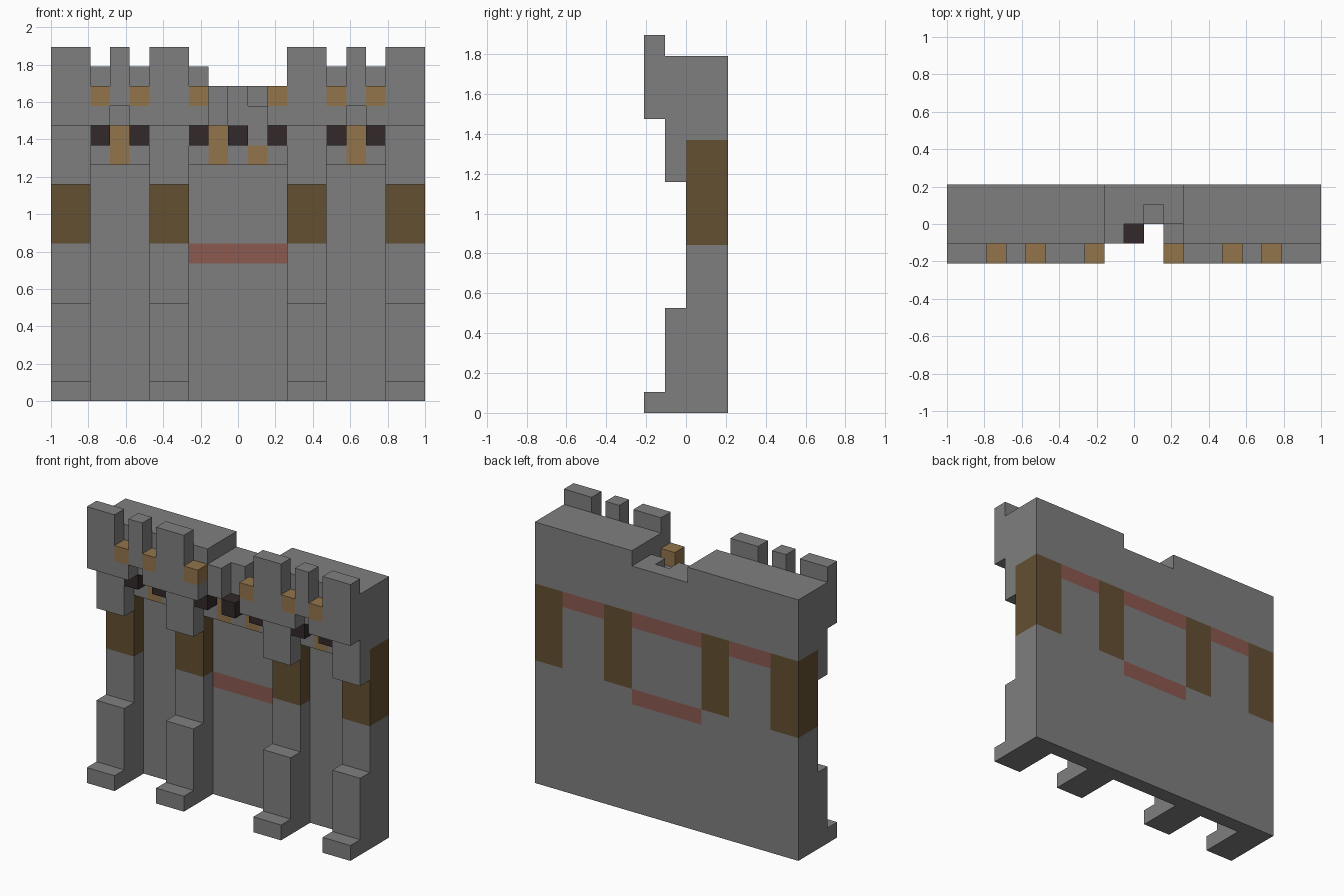
import bpy
import bmesh
from mathutils import Vector

if "Cube" in bpy.data.objects:
    bpy.data.objects.remove(bpy.data.objects["Cube"], do_unlink=True)

U = 2 / 19                      # one block
COLOURS = {
    "stone_grey": (0.212, 0.212, 0.212),
    "dark_timber": (0.127, 0.080, 0.032),
    "light_timber": (0.287, 0.178, 0.072),
    "charcoal": (0.032, 0.022, 0.023),
    "brick_red": (0.258, 0.100, 0.080),
}


def make_material(name, rgb):
    mat = bpy.data.materials.new(name)
    mat.use_nodes = True
    mat.diffuse_color = (*rgb, 1)
    bsdf = next(n for n in mat.node_tree.nodes if n.type == "BSDF_PRINCIPLED")
    bsdf.inputs["Base Color"].default_value = (*rgb, 1)
    return mat


MATS = {n: make_material(n, c) for n, c in COLOURS.items()}
cells = {}                      # block position -> part name
part_colour = {}


def fill(part, colour, x, y, z):
    """Fill a range of blocks; later parts replace earlier ones."""
    part_colour[part] = colour
    for i in range(*x):
        for j in range(*y):
            for k in range(*z):
                cells[i, j, k] = part


def clear(x, y, z):
    for i in range(*x):
        for j in range(*y):
            for k in range(*z):
                cells.pop((i, j, k), None)


BUTTRESSES = (0, 5, 12, 17)     # left edge of each two-block buttress
PANELS = ((2, 5), (7, 12), (14, 17))

# Wall, thicker towards the top
fill("wall", "stone_grey", (0, 19), (3, 4), (0, 17))
fill("wall", "stone_grey", (0, 19), (2, 3), (12, 17))
fill("parapet", "stone_grey", (0, 19), (1, 2), (14, 17))
fill("parapet", "stone_grey", (0, 19), (0, 1), (14, 16))

# Buttresses with stepped feet, timber posts and stepped heads
for x0 in BUTTRESSES:
    x = (x0, x0 + 2)
    fill("buttresses", "stone_grey", x, (2, 3), (0, 14))
    fill("buttresses", "stone_grey", x, (1, 2), (0, 5))
    fill("buttresses", "stone_grey", x, (0, 1), (0, 1))
    fill("buttresses", "stone_grey", x, (1, 2), (11, 14))
    fill("merlons", "stone_grey", x, (0, 1), (14, 18))
    fill("timber_posts", "dark_timber", x, (2, 4), (8, 13))

# Brick bands between the posts
for x in PANELS:
    fill("brick_bands", "brick_red", x, (3, 4), (12, 13))
fill("brick_bands", "brick_red", (7, 12), (3, 4), (7, 8))

# Side bays: corbels, timber infill, small merlon and crenel sills
for x0 in (2, 14):
    fill("small_merlons", "stone_grey", (x0 + 1, x0 + 2), (0, 1), (15, 18))
    clear((x0 + 1, x0 + 2), (0, 1), (14, 15))
    fill("timber_infill", "light_timber", (x0 + 1, x0 + 2), (2, 3), (12, 14))
    for i in (x0, x0 + 2):
        fill("corbels", "charcoal", (i, i + 1), (1, 2), (13, 14))
        fill("crenel_sills", "light_timber", (i, i + 1), (0, 1), (15, 16))

# Broken middle bay
clear((8, 12), (0, 4), (16, 17))
clear((8, 11), (0, 1), (14, 16))
clear((9, 11), (1, 2), (14, 16))
clear((10, 11), (2, 3), (15, 16))
clear((11, 12), (1, 2), (15, 16))
for i in (7, 9, 11):
    fill("corbels", "charcoal", (i, i + 1), (1, 2), (13, 14))
for i in (7, 11):
    fill("crenel_sills", "light_timber", (i, i + 1), (0, 1), (15, 16))
fill("timber_infill", "light_timber", (8, 9), (2, 3), (12, 14))
fill("timber_infill", "light_timber", (10, 11), (2, 3), (12, 13))


def block_face(bm, cell, axis, side):
    """Add one exposed side of a block, wound outwards."""
    a, b = (axis + 1) % 3, (axis + 2) % 3
    ring = ((0, 0), (1, 0), (1, 1), (0, 1))
    verts = []
    for s, t in (ring if side else reversed(ring)):
        p = Vector(cell)
        p[axis] += side
        p[a] += s
        p[b] += t
        verts.append(bm.verts.new((p - Vector((9.5, 2, 0))) * U))
    bm.faces.new(verts)


# Turn each part into a mesh of its visible faces
for part, colour in part_colour.items():
    bm = bmesh.new()
    for cell in (c for c, p in cells.items() if p == part):
        for axis in range(3):
            for side in (0, 1):
                near = list(cell)
                near[axis] += 2 * side - 1
                if tuple(near) not in cells:
                    block_face(bm, cell, axis, side)
    bmesh.ops.remove_doubles(bm, verts=bm.verts, dist=U / 100)
    mesh = bpy.data.meshes.new(part)
    bm.to_mesh(mesh)
    bm.free()
    mesh.materials.append(MATS[colour])
    bpy.context.scene.collection.objects.link(bpy.data.objects.new(part, mesh))
